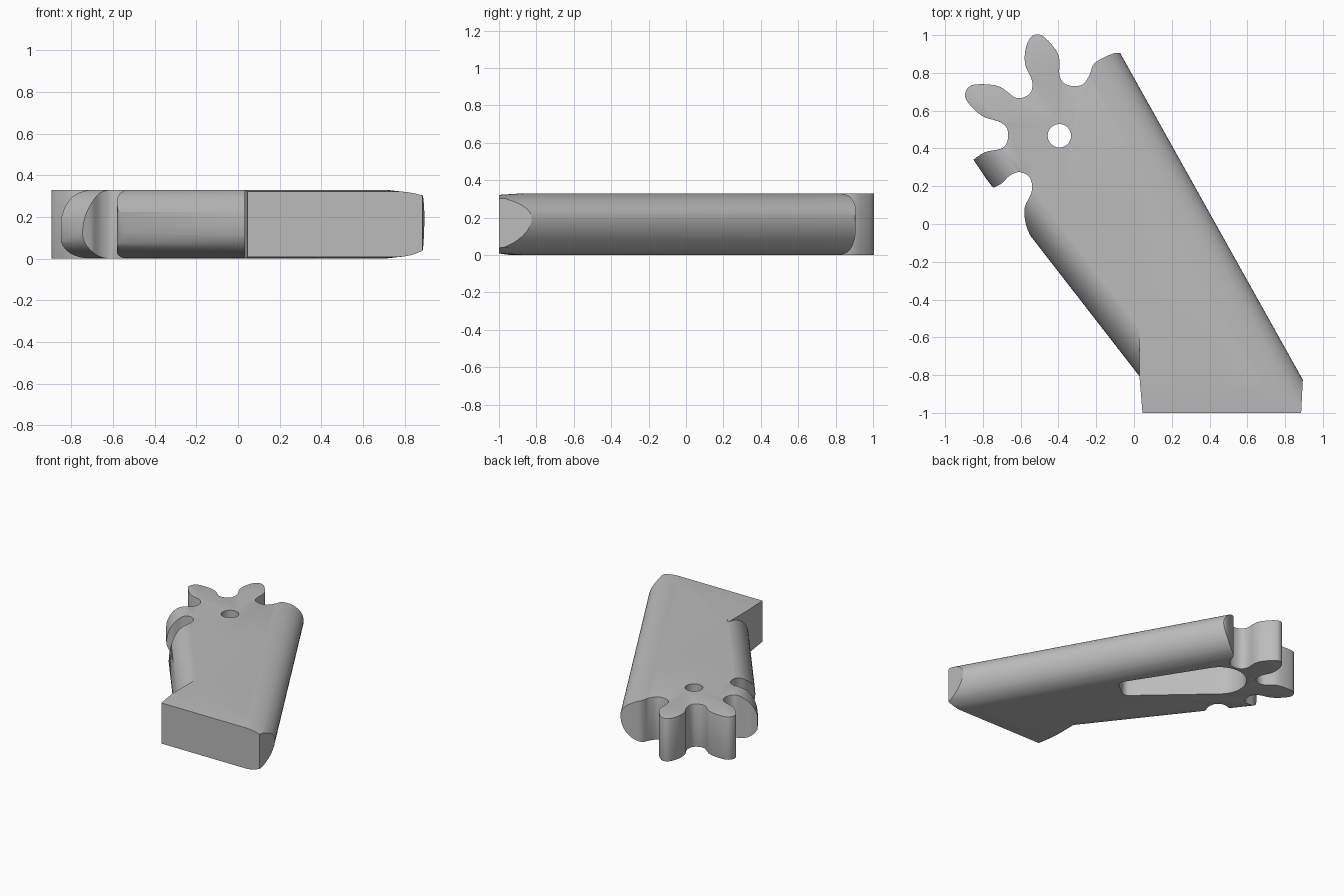
import bpy, bmesh, math
from mathutils import Vector
from mathutils.geometry import convex_hull_2d

HEIGHT = 0.33

old = bpy.data.objects.get("Cube")
if old:
    bpy.data.objects.remove(old, do_unlink=True)

grey = bpy.data.materials.new("plain grey")
grey.use_nodes = True
colour = (0.5, 0.5, 0.5, 1)
grey.diffuse_color = colour
grey.node_tree.nodes["Principled BSDF"].inputs["Base Color"].default_value = colour


def make_object(name, bm):
    bmesh.ops.recalc_face_normals(bm, faces=bm.faces[:])
    mesh = bpy.data.meshes.new(name)
    bm.to_mesh(mesh)
    bm.free()
    mesh.materials.append(grey)
    obj = bpy.data.objects.new(name, mesh)
    bpy.context.scene.collection.objects.link(obj)
    return obj


def prism(outline, low, high):
    """Extrude a flat outline between two heights."""
    bm = bmesh.new()
    base = bm.faces.new([bm.verts.new((x, y, low)) for x, y in outline])
    top = bmesh.ops.extrude_face_region(bm, geom=[base])["geom"]
    bmesh.ops.translate(bm, vec=(0, 0, high - low),
                        verts=[v for v in top if isinstance(v, bmesh.types.BMVert)])
    return bm


def circle(x, y, radius, count=40):
    steps = [math.tau * i / count for i in range(count)]
    return [(x + radius * math.cos(a), y + radius * math.sin(a)) for a in steps]


def smooth_path(points, steps=4):
    """Curve that passes through every point."""
    pts = [Vector(p) for p in points]
    pts = [pts[0]] + pts + [pts[-1]]
    path = []
    for a, b, c, d in zip(pts, pts[1:], pts[2:], pts[3:]):
        for i in range(steps):
            t = i / steps
            path.append((2 * b + (c - a) * t + (2 * a - 5 * b + 4 * c - d) * t ** 2
                         + (3 * b - a - 3 * c + d) * t ** 3) / 2)
    return path + [pts[-1]]


def combine(target, tool, operation):
    """Apply a boolean and remove the tool."""
    mod = target.modifiers.new(operation, "BOOLEAN")
    mod.operation, mod.object, mod.solver = operation, tool, "EXACT"
    graph = bpy.context.evaluated_depsgraph_get()
    result = bpy.data.meshes.new_from_object(target.evaluated_get(graph))
    target.modifiers.clear()
    target.data = result
    bpy.data.objects.remove(tool, do_unlink=True)


# Fingered head outline, in hundredths
head = [(5, 69), (0, 79), (-3, 87), (-7.5, 90.5), (-13, 89.5), (-21, 85),
        (-23.5, 79), (-27, 74), (-32, 73), (-37, 74.5), (-39.5, 79), (-39.5, 87),
        (-42, 93), (-49, 100), (-54.5, 99), (-57.5, 92), (-57.5, 84),
        (-54, 76), (-54.5, 70), (-58.5, 67), (-63, 67), (-67, 70), (-72, 73),
        (-80, 74), (-87, 73), (-89.5, 67.5), (-85, 61), (-79, 56.5), (-71, 54),
        (-67, 50), (-67, 44), (-70, 40), (-79, 38), (-85, 34)]
lower = [(-75, 19), (-70, 21.5), (-66, 25.5), (-61, 27.5), (-56, 25.5),
         (-54, 21), (-54.5, 16), (-57.5, 10), (-58, 5), (-57, -1), (-55, -6)]
outline = [p / 100 for p in smooth_path(head) + smooth_path(lower)]
outline += [(-0.55, -0.2), (0.03, -0.9), (0.045, -1), (0.885, -1), (0.895, -0.8)]

bm = prism(outline, 0, HEIGHT)
rims = [e for e in bm.edges
        if abs(e.verts[0].co.z - e.verts[1].co.z) < 0.01
        and min(v.co.y for v in e.verts) > -0.01 and max(v.co.x for v in e.verts) < 0.03]
bmesh.ops.bevel(bm, geom=rims, offset=0.018, segments=3, profile=0.5,
                affect="EDGES", clamp_overlap=True)
body = make_object("handle_body", bm)


# Tapered bar with round flanks that trims the body
def flank(edge, reach, apex, direction):
    """Two quarter ellipses meeting at the apex height, bottom to top."""
    points = []
    for i in range(-12, 13):
        a = math.pi / 2 * i / 12
        rise = apex if i < 0 else HEIGHT - apex
        points.append((edge + direction * reach * (math.cos(a) - 1), apex + rise * math.sin(a)))
    return points


bm = bmesh.new()
rings = []
for y in (-1.2, 1.2):
    right = 0.047 + 0.559 * (0.69 - y)
    left = -0.55 - 0.776 * (y + 0.06)
    section = flank(right, 0.23, 0.2, 1) + flank(left, 0.21, 0.12, -1)[::-1]
    rings.append([bm.verts.new((x, y, z)) for x, z in section])
    bm.faces.new(rings[-1])
for i in range(len(rings[0])):
    a, b = rings
    j = (i + 1) % len(a)
    bm.faces.new((a[i], a[j], b[j], b[i]))
combine(body, make_object("trim_bar", bm), "INTERSECT")

# Square foot corner
foot = prism([(0.045, -1), (0.5, -1), (0.03, -0.56), (0.03, -0.82)], 0, HEIGHT)
combine(body, make_object("foot_corner", foot), "UNION")

# Tapered pocket underneath and the pivot hole
rim = circle(-0.36, 0.52, 0.19) + circle(0.03, -0.02, 0.05) + circle(0.11, 0.04, 0.05)
rim = [Vector(p) for p in rim]
pocket = prism([rim[i] for i in convex_hull_2d(rim)], -0.1, 0.25)
combine(body, make_object("pocket", pocket), "DIFFERENCE")
hole = prism(circle(-0.395, 0.467, 0.062), -0.1, HEIGHT + 0.1)
combine(body, make_object("pivot_hole", hole), "DIFFERENCE")

# Slight draft at the foot end
bm = bmesh.new()
bm.from_mesh(body.data)
bmesh.ops.bisect_plane(bm, geom=bm.verts[:] + bm.edges[:] + bm.faces[:],
                       plane_co=(0, -0.87, 0), plane_no=(0, 1, 0), dist=0.0001)
for v in bm.verts:
    if v.co.y < -0.99:
        v.co.z = HEIGHT / 2 + (v.co.z - HEIGHT / 2) * 0.95
bm.to_mesh(body.data)
bm.free()

bpy.ops.object.select_all(action="DESELECT")
body.select_set(True)
bpy.context.view_layer.objects.active = body
bpy.ops.object.shade_smooth_by_angle(angle=math.radians(32))
